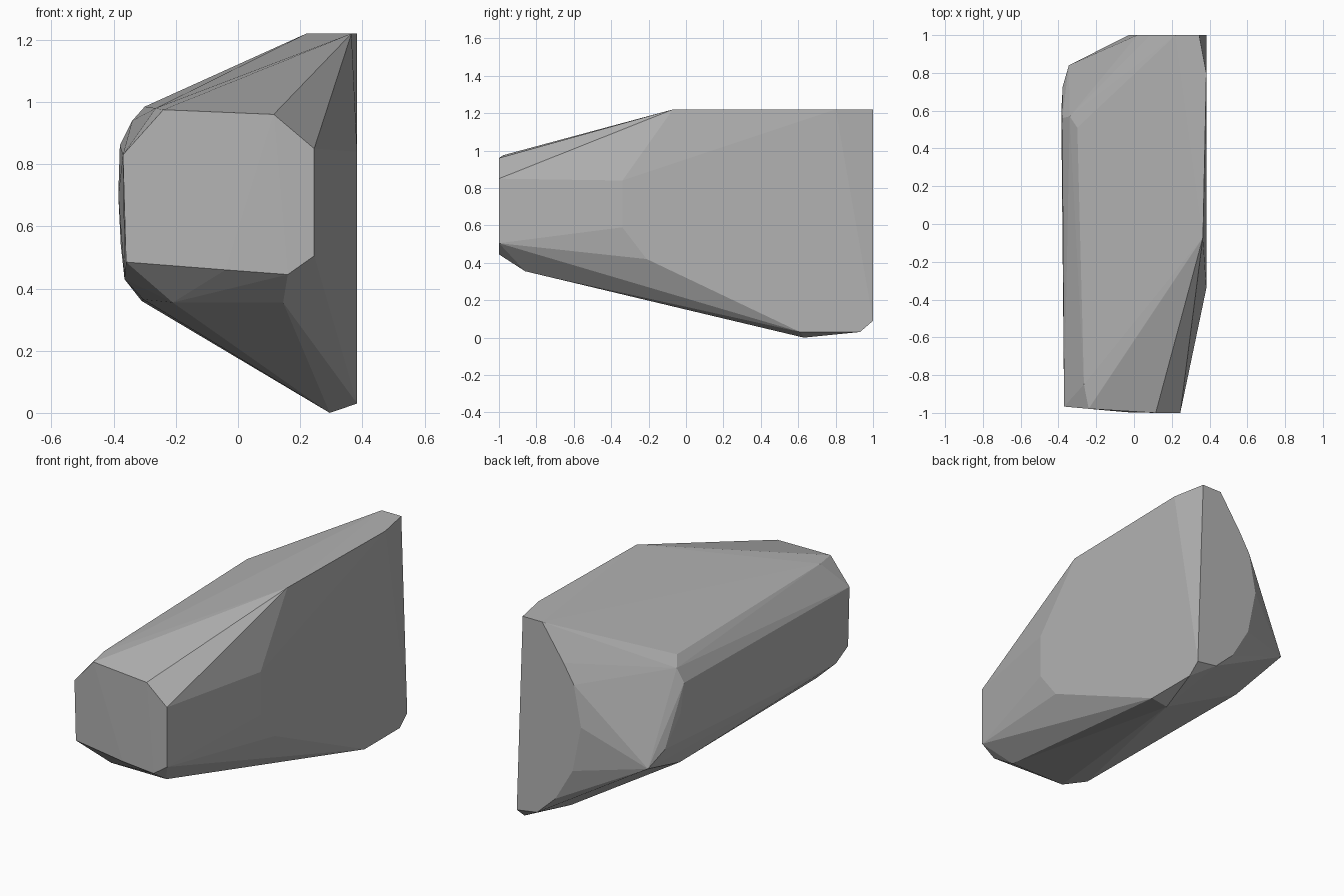
import bpy
import bmesh
from mathutils import Vector

# Remove the default object only
default_object = bpy.data.objects.get("Cube")
if default_object is not None:
    bpy.data.objects.remove(default_object, do_unlink=True)


def make_material(name, value):
    """Plain flat grey material."""
    material = bpy.data.materials.new(name)
    material.use_nodes = True
    colour = (value, value, value, 1)
    material.diffuse_color = colour
    shader = material.node_tree.nodes["Principled BSDF"]
    shader.inputs["Base Color"].default_value = colour
    shader.inputs["Roughness"].default_value = 0.9
    return material


def front_plane(x):
    """The front facet bends back slightly towards the right side."""
    return -1 + 0.09 * max(0, -x)


LEFT_PLANE = 0.383
TOP_HEIGHT = 1.22

# Front facet outline, as x and z
front_outline = [
    (-.37, .83), (-.24, .975), (.115, .96), (.245, .85),
    (.245, .505), (.16, .445), (-.04, .46), (-.36, .485),
]

# Rounded back facet outline, as x and z
back_outline = [
    (.084, 1.02), (.018, .91), (-.028, .675), (.025, .41),
    (.136, .22), (.253, .11), (LEFT_PLANE, .09),
]

# Large flat left side outline, as y and z
left_outline = [
    (-.34, .84), (-.34, .59), (-.21, .42), (.61, .03),
    (.93, .03), (.8, TOP_HEIGHT),
]

# Level top facet, as x and y
top_outline = [(.365, -.07), (.345, 1), (.22, 1)]

# Chipped corners along the worn right side and the underside
worn_corners = [
    (-.265, -.85, .98), (-.3, .51, .985), (-.34, .57, .94),
    (-.38, .56, .86), (-.385, .6, .7), (-.377, .73, .54),
    (-.345, .84, .46), (-.31, .5, .36), (-.305, -.76, .365),
    (-.365, -.85, .43), (-.21, -.86, .355), (.145, -.86, .355),
    (.295, .63, 0),
]

# Gather all facet corners
corners = [Vector((x, front_plane(x), z)) for x, z in front_outline]
corners += [Vector((x, 1, z)) for x, z in back_outline]
corners += [Vector((LEFT_PLANE, y, z)) for y, z in left_outline]
corners += [Vector((x, y, TOP_HEIGHT)) for x, y in top_outline]
corners += [Vector(corner) for corner in worn_corners]

# Wrap the corners in one closed, faceted boulder
mesh = bpy.data.meshes.new("boulder")
bm = bmesh.new()
for corner in corners:
    bm.verts.new(corner)
hull = bmesh.ops.convex_hull(bm, input=list(bm.verts), use_existing_faces=False)
loose = [vert for vert in bm.verts if not vert.link_faces]
bmesh.ops.delete(bm, geom=loose, context="VERTS")

# Join triangles that share a flat facet
bmesh.ops.dissolve_limit(bm, angle_limit=0.01, verts=list(bm.verts), edges=list(bm.edges))
bmesh.ops.recalc_face_normals(bm, faces=list(bm.faces))
for face in bm.faces:
    face.smooth = False
bm.to_mesh(mesh)
bm.free()

boulder = bpy.data.objects.new("boulder", mesh)
bpy.context.collection.objects.link(boulder)
mesh.materials.append(make_material("grey_stone", 0.45))
